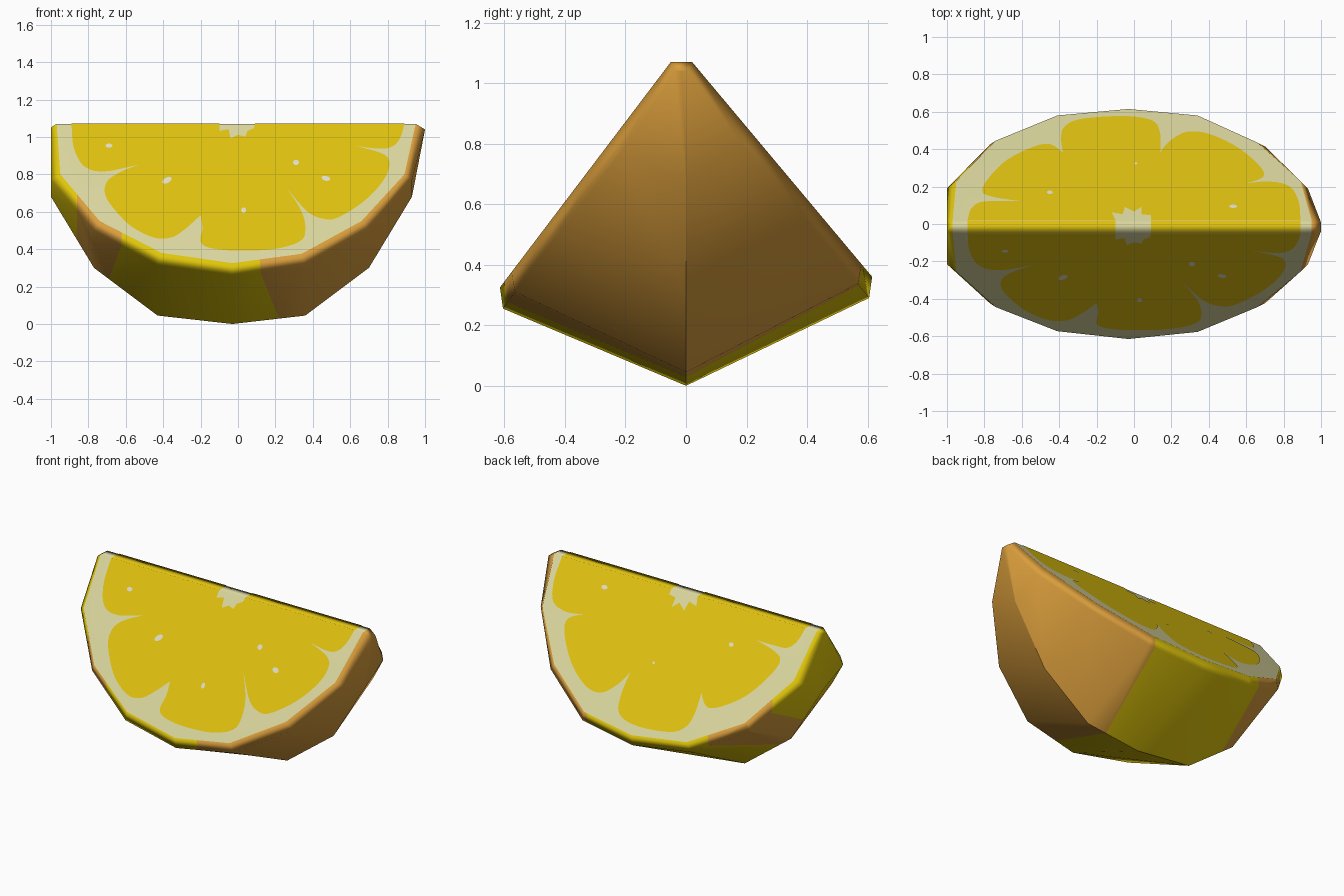
import bpy, bmesh, math
from mathutils import Vector

if "Cube" in bpy.data.objects:
    bpy.data.objects.remove(bpy.data.objects["Cube"])

def material(name, rgb):
    m = bpy.data.materials.new(name)
    m.diffuse_color = (*rgb, 1)
    m.use_nodes = True
    m.node_tree.nodes["Principled BSDF"].inputs["Base Color"].default_value = m.diffuse_color
    return m

PITH = material("cream_pith", (0.70, 0.67, 0.34))
PULP = material("yellow_pulp", (0.74, 0.53, 0.005))
ORANGE = material("orange_peel", (0.70, 0.34, 0.045))
YELLOW = material("yellow_peel", (0.74, 0.56, 0.003))
SEED = material("pale_seed", (0.74, 0.72, 0.60))

TOP, YF, YB, SF, SB = 1.07, -0.05, 0.02, 1.319, 1.193

def front_pt(x, z):            # point on the front cut plane
    return Vector((x, YF + (z - TOP) / SF, z))

def back_pt(x, y):             # point on the back cut plane
    return Vector((x, y, TOP - (y - YB) * SB))

N_FRONT = Vector((0, -SF, 1)).normalized()
N_BACK = Vector((0, SB, 1)).normalized()

def finish(bm, name, mats):
    me = bpy.data.meshes.new(name)
    bm.to_mesh(me)
    bm.free()
    ob = bpy.data.objects.new(name, me)
    bpy.context.collection.objects.link(ob)
    for m in mats:
        me.materials.append(m)
    return ob

# ---- wedge body: cut faces, ridge, bevelled rim and keeled peel ----
keel = [(1, 1.04), (.93, .68), (.70, .30), (.36, .045), (-.03, 0),
        (-.43, .045), (-.77, .30), (-1, .68), (-1, 1.05)]
rim_front = [(.95, 1.07), (.89, .80), (.66, .55), (.34, .375), (-.03, .325),
             (-.41, .38), (-.74, .55), (-.95, .80), (-.97, 1.07)]
rim_back = [(.95, .02), (.89, .23), (.66, .435), (.34, .58), (-.03, .615),
            (-.41, .58), (-.74, .445), (-.95, .23), (-.97, .02)]
inset = [.012, .04, .02, .012, .01, .012, .02, .04, .012]
drop = [.03, .03, .05, .065, .07, .065, .05, .03, .02]

bm = bmesh.new()
tag = bm.faces.layers.int.new("peel")    # 1 = peel, 2 = ridge
K = [bm.verts.new((x, -.015 if i in (0, 8) else 0, z)) for i, (x, z) in enumerate(keel)]
peel, sides = [], []
for pts, place, sgn in ((rim_front, front_pt, 1), (rim_back, back_pt, -1)):
    inner = [place(*p) for p in pts]
    I = [bm.verts.new(p) for p in inner]
    O = [bm.verts.new((keel[i][0], p.y + sgn * inset[i], p.z - drop[i]))
         for i, p in enumerate(inner)]
    for i in range(8):
        peel.append(bm.faces.new((I[i], I[i + 1], O[i + 1], O[i])))
        peel.append(bm.faces.new((O[i], O[i + 1], K[i + 1], K[i])))
    bm.faces.new(I)
    sides.append((I, O))
(If, Of), (Ib, Ob) = sides
for e in (0, 8):
    peel.append(bm.faces.new((If[e], Ib[e], Ob[e], K[e], Of[e])))
ridge = bm.faces.new((If[0], If[8], Ib[8], Ib[0]))
for f in peel:
    f[tag] = 1
ridge[tag] = 2
for f in bm.faces:
    f.smooth = True
for i in range(8):                       # crisp keel line
    bm.edges.get((K[i], K[i + 1])).smooth = False
bmesh.ops.recalc_face_normals(bm, faces=bm.faces[:])

# colour patches of the peel: x = a + b*y boundaries
def cut(kind, a, b):
    fs = [f for f in bm.faces if f[tag] == kind]
    geom = set(fs) | {e for f in fs for e in f.edges} | {v for f in fs for v in f.verts}
    bmesh.ops.bisect_plane(bm, geom=list(geom), dist=1e-5,
                           plane_co=(a, 0, 0), plane_no=(1, -b, 0))

for a, b in ((.22, .17), (-.69, -.14), (-.69, .3), (-.86, 0)):
    cut(1, a, b)
for x in (-.89, -.10, .09, .89):
    cut(2, x, 0)
for f in bm.faces:
    c = f.calc_center_median()
    if f[tag] == 1:
        left = -.69 + (-.14 if c.y < 0 else .3) * c.y
        orange = c.x > .22 + .17 * c.y or -.86 < c.x < left
        f.material_index = 2 if orange else 3
    elif f[tag] == 2:
        f.material_index = 1 if .09 < abs(c.x + .003) < .89 else 0
body = finish(bm, "fruit_wedge", [PITH, PULP, ORANGE, YELLOW])
wn = body.modifiers.new("weighted", 'WEIGHTED_NORMAL')
wn.keep_sharp = True

# ---- pulp segments as thin plates on both cut faces ----
def curve(p, n=5):
    out = []
    for i in range(len(p) - 1):
        a, b, c, d = (Vector(p[max(0, min(len(p) - 1, i + k))]) for k in (-1, 0, 1, 2))
        for j in range(n):
            t = j / n
            out.append(.5 * (2 * b + (c - a) * t + (2 * a - 5 * b + 4 * c - d) * t * t
                             + (3 * b - a - 3 * c + d) * t ** 3))
    return out + [Vector(p[-1])]

def plate(name, outline, place, normal, mat, lift):
    b = bmesh.new()
    f = b.faces.new([b.verts.new(place(*p) + normal * lift) for p in outline])
    f.normal_update()
    if f.normal.dot(normal) < 0:
        f.normal_flip()
    bmesh.ops.triangulate(b, faces=[f])
    return finish(b, name, [mat])

front_lobes = [
    [(-.89, 1.07), (-.88, .95), (-.84, .86), (-.78, .82), (-.70, .815), (-.62, .83), (-.53, .85)],
    [(-.53, .85), (-.63, .81), (-.70, .76), (-.71, .69), (-.66, .61), (-.57, .52),
     (-.45, .46), (-.36, .46), (-.29, .50), (-.20, .58)],
    [(-.20, .58), (-.19, .51), (-.20, .44), (-.15, .405), (0, .39), (.2, .40),
     (.33, .44), (.36, .50), (.34, .60), (.26, .725)],
    [(.26, .725), (.37, .60), (.46, .56), (.54, .57), (.68, .66), (.78, .77),
     (.81, .86), (.77, .91), (.63, .95)],
    [(.63, .95), (.76, .935), (.83, .95), (.87, 1.0), (.89, 1.07)]]
front_star = [(.09, 1.07), (.085, 1.045), (.05, 1.03), (.04, 1.0), (0, 1.01), (-.04, .99),
              (-.05, 1.04), (-.10, 1.03), (-.10, 1.07)]
back_lobes = [
    [(-.89, .02), (-.87, .08), (-.82, .115), (-.72, .12), (-.6, .12)],
    [(-.6, .12), (-.74, .14), (-.81, .17), (-.78, .24), (-.68, .34), (-.54, .41),
     (-.45, .425), (-.38, .38)],
    [(-.38, .38), (-.39, .46), (-.37, .52), (-.28, .56), (-.05, .575), (.10, .55),
     (.14, .48), (.14, .38)],
    [(.14, .38), (.19, .44), (.28, .49), (.40, .48), (.55, .41), (.67, .31),
     (.69, .25), (.6, .215)],
    [(.6, .215), (.72, .225), (.83, .20), (.88, .12), (.89, .02)]]
back_star = [(.09, .02), (.09, .045), (.04, .05), (.04, .09), (0, .065), (-.05, .09),
             (-.06, .05), (-.12, .06), (-.10, .02)]

for side, lobes, star, place, nrm in (
        ("front", front_lobes, front_star, front_pt, N_FRONT),
        ("back", back_lobes, back_star, back_pt, N_BACK)):
    outline = [p for l in lobes for p in curve(l)[:-1]] + [Vector(lobes[-1][-1])]
    plate(side + "_pulp", outline + [Vector(p) for p in star[::1]], place, nrm, PULP, .003)

# ---- seeds: (centre, half length, half width, tilt) ----
front_seeds = [(-.69, .95, .019, .011, 0), (-.38, .765, .028, .015, .5), (.31, .86, .017, .014, 0),
               (.47, .775, .024, .013, -.2), (.03, .605, .013, .015, 0)]
back_seeds = [(-.45, .165, .016, .009, 0), (.01, .32, .008, .006, 0), (.53, .09, .022, .009, 0)]
for side, seeds, place, nrm in (("front", front_seeds, front_pt, N_FRONT),
                                ("back", back_seeds, back_pt, N_BACK)):
    for i, (x, v, a, b, t) in enumerate(seeds):
        ring = []
        for k in range(10):
            u, w = a * math.cos(k * math.pi / 5), b * math.sin(k * math.pi / 5)
            ring.append((x + u * math.cos(t) - w * math.sin(t),
                         v + u * math.sin(t) + w * math.cos(t)))
        plate(f"{side}_seed_{i + 1}", ring, place, nrm, SEED, .006)
